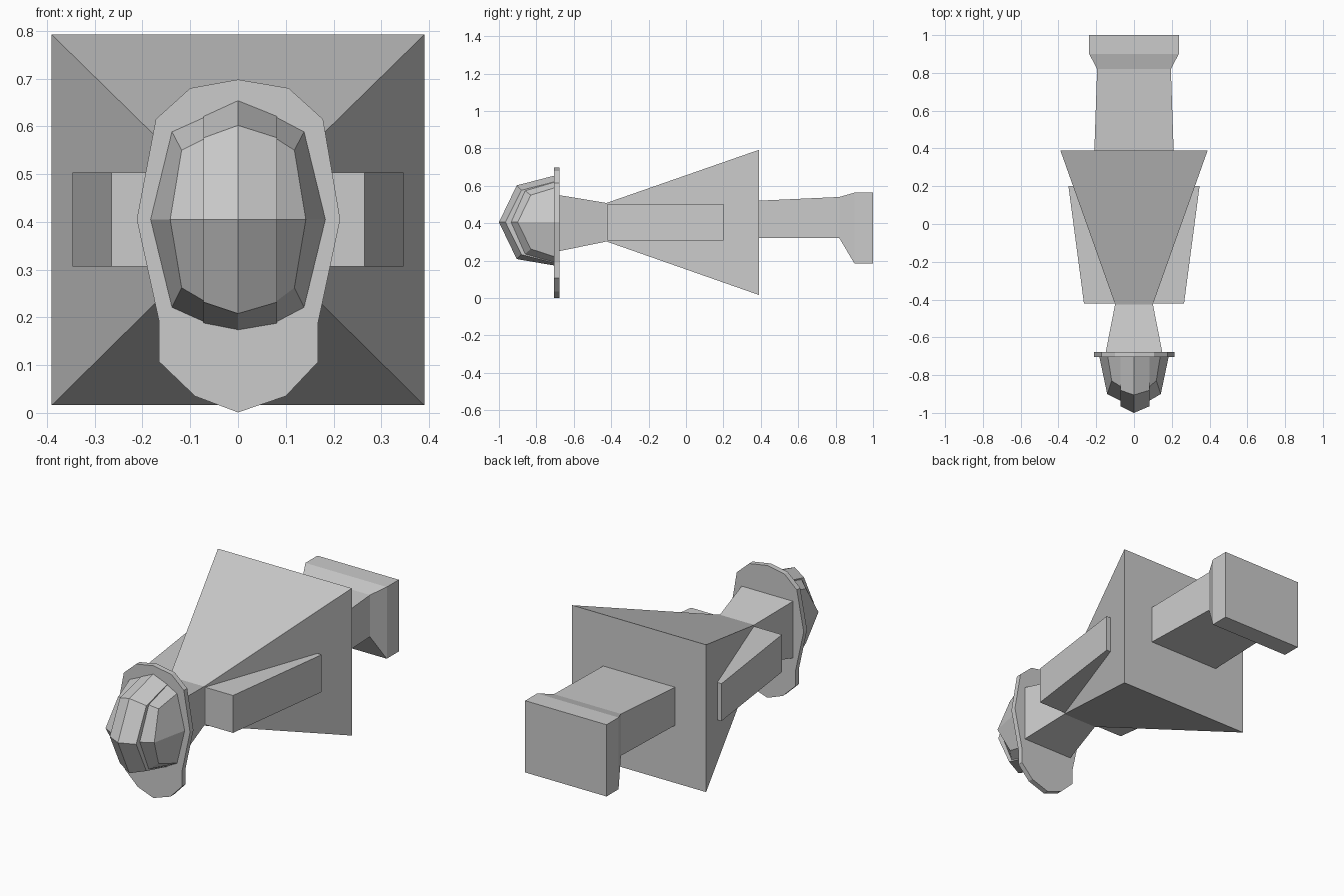
import bpy, bmesh

if "Cube" in bpy.data.objects:
    bpy.data.objects.remove(bpy.data.objects["Cube"])


def loft(name, loops, caps=None):
    """Skin matching closed loops of points; caps lists index tuples for both ends."""
    bm = bmesh.new()
    rings = [[bm.verts.new(p) for p in loop] for loop in loops]
    n = len(rings[0])
    for a, b in zip(rings, rings[1:]):
        for i in range(n):
            j = (i + 1) % n
            bm.faces.new((a[i], a[j], b[j], b[i]))
    for ring in (rings[0], rings[-1]):
        for cap in caps or [range(n)]:
            bm.faces.new([ring[i] for i in cap])
    bmesh.ops.recalc_face_normals(bm, faces=bm.faces)
    mesh = bpy.data.meshes.new(name)
    bm.to_mesh(mesh)
    bm.free()
    obj = bpy.data.objects.new(name, mesh)
    bpy.context.collection.objects.link(obj)
    return obj


def rect(y, x0, x1, z0, z1):
    return [(x0, y, z0), (x1, y, z0), (x1, y, z1), (x0, y, z1)]


# Flared body and the neck in front of it
waist = rect(-0.425, -0.10, 0.10, 0.302, 0.508)
loft("body", [waist, rect(0.39, -0.39, 0.39, 0.016, 0.792)])
loft("neck", [rect(-0.68, -0.15, 0.15, 0.25, 0.55), waist])

# Rear stem ending in a deeper block
loft("rear_stem", [
    rect(0.385, -0.21, 0.21, 0.32, 0.52),
    rect(0.82, -0.195, 0.195, 0.32, 0.54),
    rect(0.90, -0.237, 0.237, 0.185, 0.563),
    rect(1.0, -0.237, 0.237, 0.185, 0.563)])

# Side fins as one tapered bar through the body
loft("side_fins", [
    rect(-0.42, -0.265, 0.265, 0.306, 0.503),
    rect(0.20, -0.347, 0.347, 0.306, 0.503)])

# Face plate
right = [(0.106, 0.68), (0.178, 0.615), (0.214, 0.405),
         (0.168, 0.19), (0.168, 0.107), (0.10, 0.035)]
left = [(-0.10, 0.68), (-0.172, 0.615), (-0.212, 0.405),
        (-0.165, 0.19), (-0.165, 0.107), (-0.09, 0.035)]
outline = [(0, 0.698)] + right + [(0, 0.001)] + left[::-1]
loft("face_plate", [[(x, y, z) for x, z in outline] for y in (-0.705, -0.677)])


def column(xs, y_shoulder, y_tip, z_base, z_shoulder):
    """Faceted visor section; xs = x at base corner, shoulder, tip and base middle."""
    xb, xsh, xt, xm = xs
    yb, zm = -0.70, 0.405
    return [(xb, yb, z_base[1]), (xsh, y_shoulder, z_shoulder[1]), (xt, y_tip, zm),
            (xsh, y_shoulder, z_shoulder[0]), (xb, yb, z_base[0]), (xm, yb, zm)]


caps = [(0, 1, 2, 5), (2, 3, 4, 5)]
ridge_l, ridge_r = -0.072, 0.082

# Raised central ridge of the visor
loft("visor_ridge", [
    column((ridge_l,) * 4, -0.88, -0.965, (0.187, 0.622), (0.232, 0.576)),
    column((0,) * 4, -0.905, -1.0, (0.173, 0.655), (0.208, 0.602)),
    column((ridge_r,) * 4, -0.88, -0.965, (0.187, 0.622), (0.232, 0.576))], caps)

# Lower side panels of the visor
for side, x, s in (("left", ridge_l, -1), ("right", ridge_r, 1)):
    loft("visor_panel_" + side, [
        column((x,) * 4, -0.86, -0.935, (0.19, 0.62), (0.235, 0.573)),
        column((0.139 * s, 0.118 * s, 0.142 * s, 0.184 * s),
               -0.83, -0.90, (0.22, 0.59), (0.262, 0.55))], caps)
